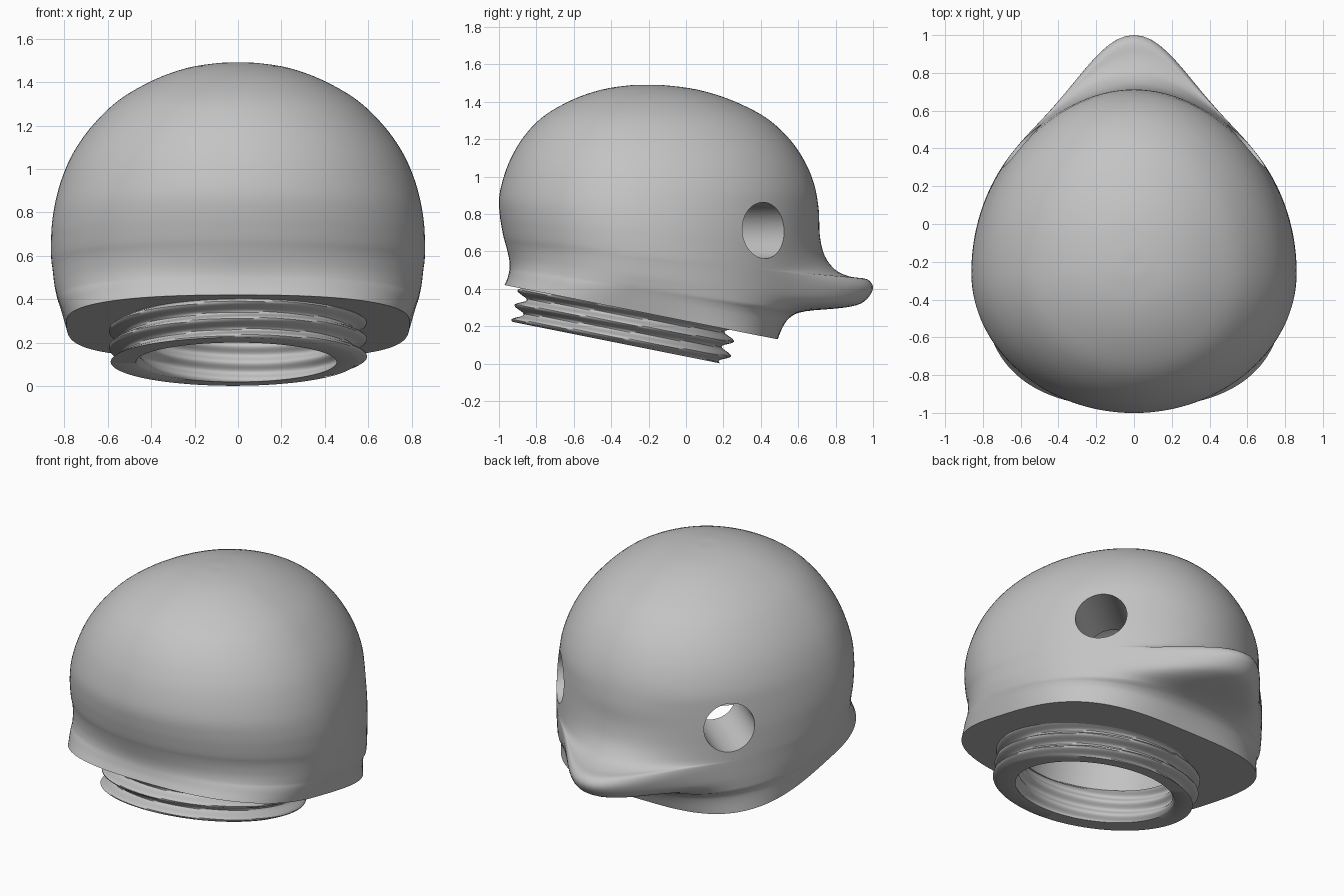
import bpy, bmesh, math
from mathutils import Matrix, Vector

cube = bpy.data.objects.get("Cube")
if cube:
    bpy.data.objects.remove(cube, do_unlink=True)

grey = bpy.data.materials.new("plain_grey")
grey.use_nodes = True
COLOR = (0.55, 0.55, 0.55, 1)
grey.diffuse_color = COLOR
grey.node_tree.nodes["Principled BSDF"].inputs["Base Color"].default_value = COLOR

SEG = 128
ANGLES = [2 * math.pi * i / SEG for i in range(SEG)]
# Neck frame: leaning axis through the middle of the lower rim
TILT = Matrix.Translation((0, -0.352, 0.108)) @ Matrix.Rotation(-math.atan(0.2), 4, 'X')


def loft(name, rings, closed=False, matrix=None):
    """Skin a stack of point rings; closed joins last to first, else cap both ends."""
    bm = bmesh.new()
    loops = [[bm.verts.new(p) for p in ring] for ring in rings]
    pairs = list(zip(loops, loops[1:]))
    if closed:
        pairs.append((loops[-1], loops[0]))
    else:
        bm.faces.new(loops[0][::-1])
        bm.faces.new(loops[-1])
    for a, b in pairs:
        for i in range(SEG):
            j = (i + 1) % SEG
            bm.faces.new((a[i], a[j], b[j], b[i]))
    bmesh.ops.recalc_face_normals(bm, faces=bm.faces)
    if matrix:
        bm.transform(matrix)
    mesh = bpy.data.meshes.new(name)
    bm.to_mesh(mesh)
    bm.free()
    mesh.materials.append(grey)
    obj = bpy.data.objects.new(name, mesh)
    bpy.context.collection.objects.link(obj)
    return obj


def circle(r, z):
    return [(r * math.cos(t), r * math.sin(t), z) for t in ANGLES]


def smooth(rows, steps):
    """Catmull-Rom interpolation through rows of numbers."""
    out = []
    for i in range(len(rows) - 1):
        p = [rows[min(max(i + k, 0), len(rows) - 1)] for k in (-1, 0, 1, 2)]
        for s in range(steps):
            t = s / steps
            out.append([b + 0.5 * t * (c - a + t * (2 * a - 5 * b + 4 * c - d
                        + t * (3 * (b - c) + d - a))) for a, b, c, d in zip(*p)])
    return out + [rows[-1]]


def head_ring(yb, zb, yf, zf, w, soft):
    """Slice from a brow point to a bill point; soft goes from boxy (0) to round (1)."""
    body = min(yf, 0.49 + 0.21 * soft)
    mid = yb + 0.43 * (body - yb)
    ring = []
    for t in ANGLES:
        c, s = math.cos(t), math.sin(t)
        power = 0.6 + 0.4 * soft if s > 0 else 0.8 + 0.2 * soft
        x = w * math.copysign(abs(c) ** power, c)
        if s > 0:
            y = mid + (body - mid) * s ** power + (yf - body) * s ** 13
        else:
            y = mid - (mid - yb) * abs(s) ** power
        ring.append((x, y, zb + (zf - zb) * (y - yb) / (yf - yb)))
    return ring


# Head shell with bill: brow y, z, bill y, z, half width, softness
slices = [
    (-.97, .42, .49, .13, .79, 0), (-.955, .455, .52, .20, .808, .25),
    (-.947, .485, .56, .25, .822, .45), (-.943, .51, .64, .28, .833, .62),
    (-.943, .535, .85, .30, .841, .75), (-.946, .56, .95, .33, .847, .85),
    (-.951, .585, 1.0, .40, .852, .92), (-.957, .61, .97, .45, .856, .97),
    (-.965, .64, .88, .465, .859, 1), (-.975, .675, .80, .50, .861, 1),
    (-.985, .725, .74, .58, .861, 1), (-.995, .79, .715, .69, .857, 1),
    (-1.0, .88, .71, .82, .84, 1), (-.98, .98, .685, .96, .806, 1),
    (-.94, 1.09, .63, 1.09, .75, 1), (-.87, 1.21, .545, 1.21, .662, 1),
    (-.765, 1.32, .42, 1.32, .545, 1), (-.61, 1.41, .24, 1.41, .388, 1),
    (-.45, 1.465, .06, 1.465, .235, 1), (-.3, 1.488, -.11, 1.488, .09, 1),
    (-.22, 1.49, -.19, 1.49, .015, 1)]
head = loft("head_shell", [head_ring(*r) for r in smooth(slices, 4)])

# Hollow inside: neck bore ending in a dome
bore = [circle(0.46, -0.1), circle(0.46, 0.7)]
bore += [circle(0.46 * math.cos(a), 0.7 + 0.42 * math.sin(a))
         for a in [k * math.pi / 18 for k in range(1, 9)]]
cutters = [loft("bore_cutter", bore, matrix=TILT)]

# Eye holes
for side in (-1, 1):
    axis = Vector((0.77 * side, 0.64, 0))
    place = (Matrix.Translation((0.6 * side, 0.418, 0.712))
             @ axis.to_track_quat('Z', 'Y').to_matrix().to_4x4())
    cutters.append(loft("eye_cutter", [circle(0.15, -0.65), circle(0.15, 0.4)], matrix=place))

bpy.context.view_layer.objects.active = head
for cutter in cutters:
    cutter.hide_render = True
    mod = head.modifiers.new("cut", 'BOOLEAN')
    mod.operation, mod.solver, mod.object = 'DIFFERENCE', 'EXACT', cutter
    bpy.ops.object.modifier_apply(modifier=mod.name)
    bpy.data.objects.remove(cutter, do_unlink=True)


# Neck collar with a screw thread inside and out
def thread_ring(r, depth, z):
    ring = []
    for t in ANGLES:
        turn = (t + math.pi / 2) / (2 * math.pi)
        rr = r + depth * math.cos(2 * math.pi * ((z - 0.01) / 0.08 - turn))
        ring.append((rr * math.cos(t), rr * math.sin(t), z))
    return ring


heights = [0.19 * k / 28 for k in range(29)]
outer = [thread_ring(0.565, 0.03, z) for z in heights]
inner = [thread_ring(0.462, 0.012, z) for z in reversed(heights)]
collar = loft("threaded_neck", outer + inner, closed=True, matrix=TILT)

# Smooth shading with crisp rims
for obj in (head, collar):
    bpy.ops.object.select_all(action='DESELECT')
    obj.select_set(True)
    bpy.context.view_layer.objects.active = obj
    bpy.ops.object.shade_smooth_by_angle(angle=math.radians(50))
